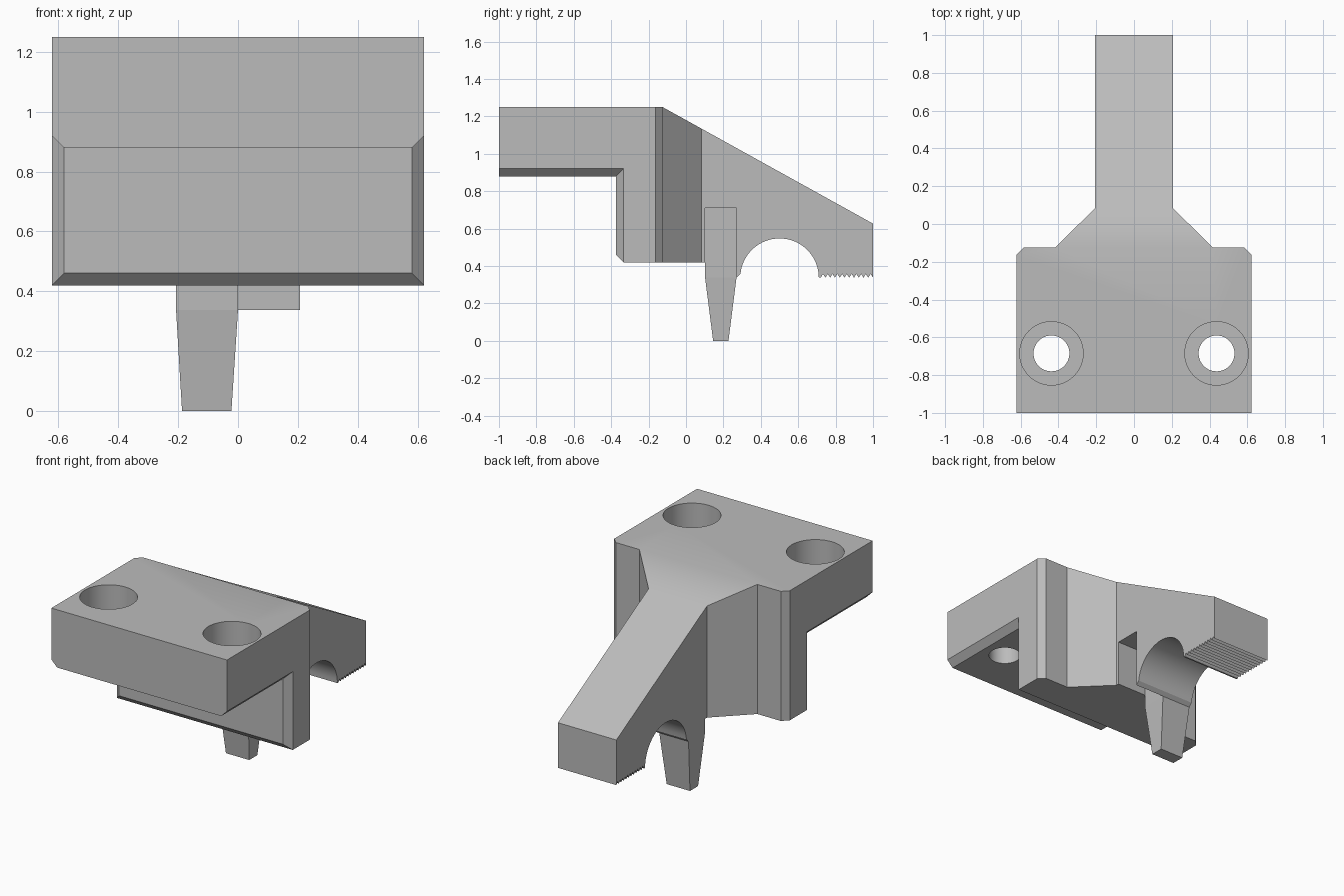
import bpy, bmesh
from math import sin, cos, radians

if "Cube" in bpy.data.objects:
    bpy.data.objects.remove(bpy.data.objects["Cube"], do_unlink=True)

grey = bpy.data.materials.new("plain grey")
grey.use_nodes = True
COLOUR = (0.5, 0.5, 0.5, 1)
grey.diffuse_color = COLOUR
grey.node_tree.nodes["Principled BSDF"].inputs["Base Color"].default_value = COLOUR


def loft(name, lower, upper, chamfer=None):
    """Solid between two matching rings of points, with optional chamfered edges."""
    bm = bmesh.new()
    a = [bm.verts.new(p) for p in lower]
    b = [bm.verts.new(p) for p in upper]
    bm.faces.new(a)
    bm.faces.new(b[::-1])
    for i in range(len(a)):
        j = (i + 1) % len(a)
        bm.faces.new((a[i], b[i], b[j], a[j]))
    bmesh.ops.recalc_face_normals(bm, faces=bm.faces)
    if chamfer:
        edges = [e for e in bm.edges if chamfer(*[v.co for v in e.verts])]
        bmesh.ops.bevel(bm, geom=edges, offset=0.041, segments=1, affect='EDGES')
    mesh = bpy.data.meshes.new(name)
    bm.to_mesh(mesh)
    bm.free()
    obj = bpy.data.objects.new(name, mesh)
    bpy.context.collection.objects.link(obj)
    return obj


def rect(x0, x1, y0, y1, z):
    return [(x0, y0, z), (x1, y0, z), (x1, y1, z), (x0, y1, z)]


def cylinder(name, x, radius, z0, z1):
    bpy.ops.mesh.primitive_cylinder_add(vertices=48, radius=radius, depth=z1 - z0,
                                        location=(x, -0.685, (z0 + z1) / 2))
    bpy.context.object.name = name
    return bpy.context.object


def combine(target, tool, operation):
    tool.hide_render = True
    mod = target.modifiers.new(operation, 'BOOLEAN')
    mod.object, mod.operation, mod.solver = tool, operation, 'EXACT'
    bpy.context.view_layer.objects.active = target
    bpy.ops.object.modifier_apply(modifier=mod.name)
    bpy.data.objects.remove(tool, do_unlink=True)


# Side profile: plate, leg, arm with round groove and gripping teeth
PLATE_Z, LEG_Z, LEG_Y, ARM_Z, HALF = 0.88, 0.42, -0.375, 0.338, 0.622
profile = [(-1, 1.25), (-1, PLATE_Z), (LEG_Y, PLATE_Z), (LEG_Y, LEG_Z),
           (0.102, LEG_Z), (0.102, ARM_Z), (0.27, ARM_Z)]
for i in range(25):
    t = radians(174 - i * 174 / 24)
    profile.append((0.5 + 0.21 * cos(t), ARM_Z + 0.21 * sin(t)))
TEETH = 11
pitch = 0.28 / TEETH
for i in range(TEETH):
    y = 0.72 + i * pitch
    profile += [(y, ARM_Z), (y + pitch / 2, ARM_Z + 0.02)]
profile += [(1, ARM_Z), (1, 0.627), (-0.125, 1.25)]


def chamfered(p, q):
    """Lower plate sides, front leg sides and the front leg bottom edge."""
    def on(i, value):
        return abs(p[i] - value) < 1e-4 and abs(q[i] - value) < 1e-4
    side = abs(p.x - q.x) < 1e-4
    return (side and on(2, PLATE_Z)) or (side and on(1, LEG_Y)) or (on(1, LEG_Y) and on(2, LEG_Z))


bracket = loft("clamp_bracket", [(-HALF, y, z) for y, z in profile],
               [(HALF, y, z) for y, z in profile], chamfered)

# Plan outline trims the body to a wide plate, angled gussets and a narrow arm
half = [(0.7, -1.1), (0.7, -0.24), (0.585, -0.125), (0.418, -0.125), (0.207, 0.083), (0.207, 1.1)]
plan = half + [(-x, y) for x, y in reversed(half)]
combine(bracket, loft("plan_trim", [(x, y, -0.1) for x, y in plan],
                      [(x, y, 1.4) for x, y in plan]), 'INTERSECT')

# Socket on the left half of the arm
combine(bracket, loft("socket_cutter", rect(0, 0.3, 0.102, 0.27, 0.2),
                      rect(0, 0.3, 0.102, 0.27, 0.71)), 'DIFFERENCE')

# Counterbored screw holes
for x in (-0.437, 0.437):
    combine(bracket, cylinder("bore_cutter", x, 0.095, 0.7, 1.4), 'DIFFERENCE')
    combine(bracket, cylinder("counterbore_cutter", x, 0.168, 1.04, 1.4), 'DIFFERENCE')

# Tapered prong under the right half of the arm
prong = loft("locating_prong", rect(-0.187, -0.022, 0.145, 0.227, 0),
             rect(-0.207, 0, 0.102, 0.27, ARM_Z))

for obj in (bracket, prong):
    obj.data.materials.clear()
    obj.data.materials.append(grey)
    bpy.ops.object.select_all(action='DESELECT')
    obj.select_set(True)
    bpy.context.view_layer.objects.active = obj
    bpy.ops.object.shade_smooth_by_angle(angle=radians(30))
